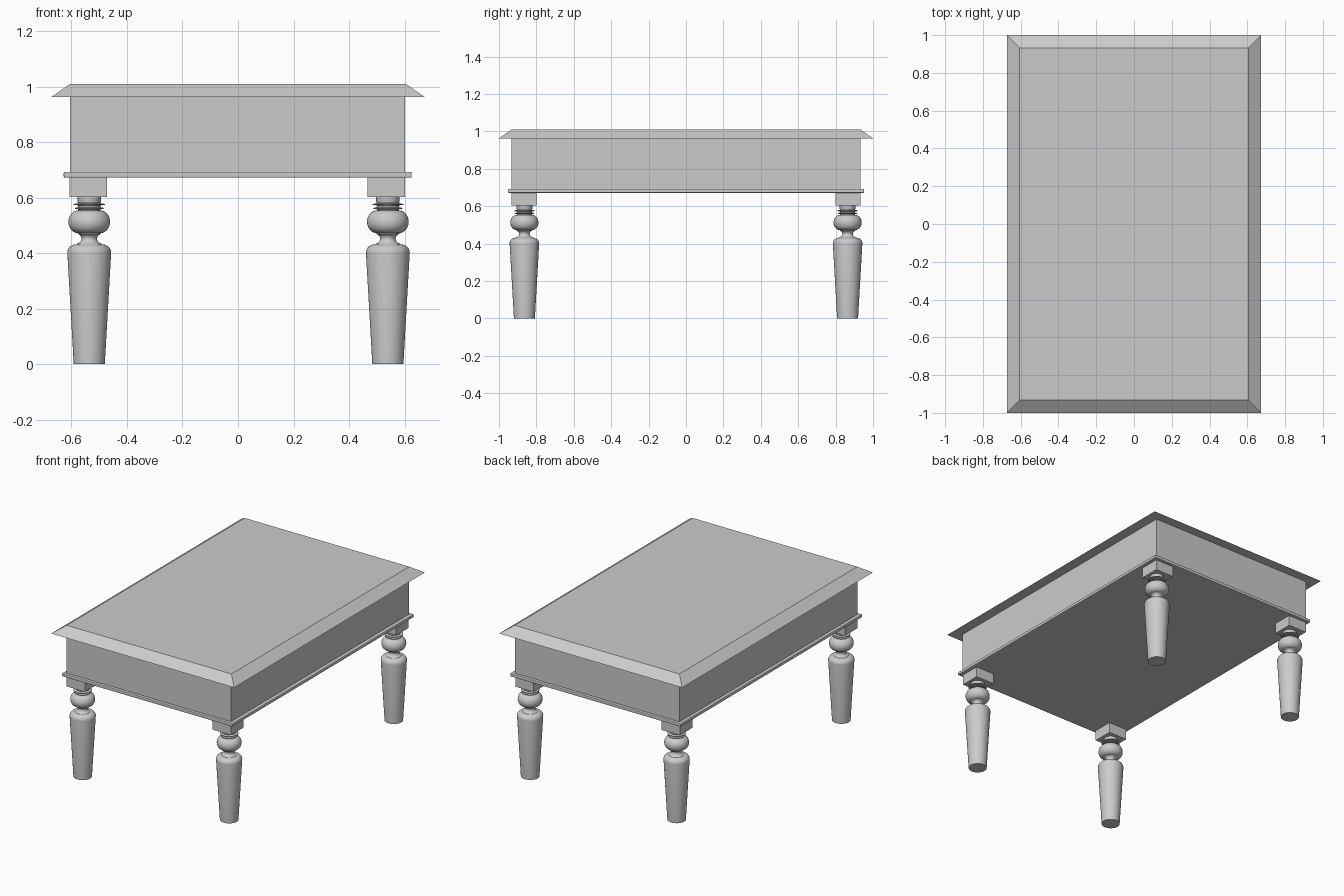
import bpy, bmesh, math
from mathutils import Matrix

if "Cube" in bpy.data.objects:
    bpy.data.objects.remove(bpy.data.objects["Cube"], do_unlink=True)

GREY = (0.6, 0.6, 0.6, 1)
grey = bpy.data.materials.new("plain_grey")
grey.use_nodes = True
grey.diffuse_color = GREY
grey.node_tree.nodes["Principled BSDF"].inputs["Base Color"].default_value = GREY


def add_object(name, bm):
    bmesh.ops.recalc_face_normals(bm, faces=bm.faces)
    mesh = bpy.data.meshes.new(name)
    bm.to_mesh(mesh)
    bm.free()
    mesh.materials.append(grey)
    obj = bpy.data.objects.new(name, mesh)
    bpy.context.collection.objects.link(obj)
    return obj


def box(name, x, y, z0, z1, w, d, inset=0.0):
    """Box centred on x, y; the top face can be drawn in by inset."""
    bm = bmesh.new()
    bmesh.ops.create_cube(bm, size=1)
    for v in bm.verts:
        top = v.co.z > 0
        shrink = 2 * inset if top else 0
        v.co = (x + v.co.x * (w - shrink), y + v.co.y * (d - shrink), z1 if top else z0)
    return add_object(name, bm)


def lathe(name, x, y, profile, steps=48):
    """Spin a radius/height profile round a vertical axis."""
    bm = bmesh.new()
    points = [(0, profile[0][1])] + profile + [(0, profile[-1][1])]
    verts = [bm.verts.new((r, 0, z)) for r, z in points]
    edges = [bm.edges.new(pair) for pair in zip(verts, verts[1:])]
    bmesh.ops.spin(bm, geom=verts + edges, axis=(0, 0, 1), cent=(0, 0, 0),
                   angle=math.tau, steps=steps)
    bmesh.ops.remove_doubles(bm, verts=bm.verts, dist=0.0001)
    bmesh.ops.transform(bm, matrix=Matrix.Translation((x, y, 0)), verts=bm.verts)
    obj = add_object(name, bm)
    bpy.ops.object.select_all(action="DESELECT")
    obj.select_set(True)
    bpy.context.view_layer.objects.active = obj
    bpy.ops.object.shade_smooth_by_angle(angle=math.radians(40))
    return obj


def arc(radius, z, rx, rz, start, end, count=8):
    """Part of an ellipse for the leg profile, angles in degrees."""
    angles = [math.radians(start + (end - start) * i / count) for i in range(count + 1)]
    return [(radius + rx * math.cos(a), z + rz * math.sin(a)) for a in angles]


# Table top with sloping edges, deep apron and the moulding below it
box("table_top", 0, 0, 0.963, 1.01, 1.344, 2.0, inset=0.067)
box("apron", -0.002, 0, 0.69, 0.966, 1.208, 1.868)
moulding = box("apron_moulding", -0.001, 0, 0.672, 0.693, 1.254, 1.906)
bevel = moulding.modifiers.new("rounded_edge", "BEVEL")
bevel.width = 0.005
bevel.segments = 2

# Turned leg: taper, shoulder, cove, bulb, thin rings and neck
profile = [(0.056, 0), (0.079, 0.402)]
profile += arc(0.045, 0.402, 0.034, 0.03, 10, 90)
profile += arc(0.051, 0.452, 0.023, 0.019, 250, 110)
profile += arc(0.04, 0.513, 0.035, 0.041, -90, 90, 14)
profile += [(0.04, 0.558), (0.052, 0.56), (0.052, 0.563), (0.04, 0.566),
            (0.04, 0.572), (0.056, 0.574), (0.056, 0.577), (0.04, 0.58),
            (0.042, 0.584), (0.042, 0.605)]

# Four corner blocks with a leg under each
for side, sx in (("left", 1), ("right", -1)):
    for end, sy in (("front", -1), ("back", 1)):
        box(f"{end}_{side}_leg_block", sx * 0.537 - 0.003, sy * 0.866, 0.603, 0.673, 0.135, 0.132)
        lathe(f"{end}_{side}_leg", sx * 0.538 + 0.002, sy * 0.864, profile)
